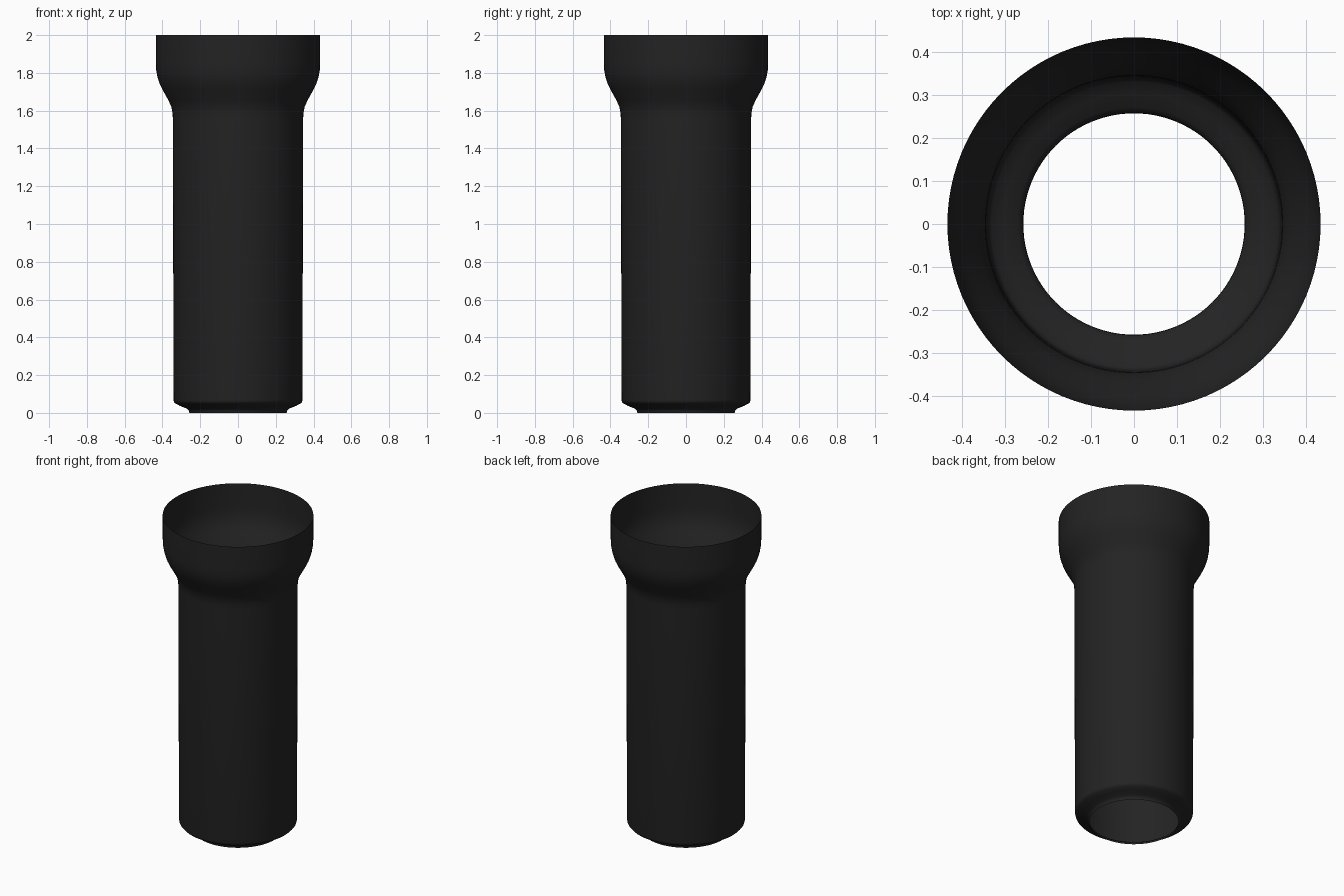
import bpy
import bmesh
from math import tau
from mathutils import Matrix, Vector

cube = bpy.data.objects.get("Cube")
if cube:
    bpy.data.objects.remove(cube, do_unlink=True)

SIDES = 96

# Matte black for the whole sleeve
black = bpy.data.materials.new("matte_black")
black.use_nodes = True
colour = (0.017, 0.017, 0.017, 1)
black.diffuse_color = colour
bsdf = black.node_tree.nodes["Principled BSDF"]
bsdf.inputs["Base Color"].default_value = colour
bsdf.inputs["Roughness"].default_value = 0.6

# Radius and height, from the lower opening up to the flared rim
profile = [
    (0.258, 0.0), (0.259, 0.012), (0.272, 0.023), (0.305, 0.036),
    (0.332, 0.05), (0.339, 0.058), (0.341, 0.068),
    (0.345, 1.56), (0.347, 1.59), (0.353, 1.62), (0.367, 1.652),
    (0.400, 1.712), (0.416, 1.745), (0.427, 1.78), (0.433, 1.815),
    (0.435, 1.85), (0.435, 2.0),
]


def lathe(name, points, material):
    """Spin an open profile around z into a thin open shell."""
    bm = bmesh.new()
    verts = [bm.verts.new((r, 0, z)) for r, z in points]
    edges = [bm.edges.new(pair) for pair in zip(verts, verts[1:])]
    bmesh.ops.spin(bm, geom=verts + edges, cent=(0, 0, 0), axis=(0, 0, 1),
                   angle=tau, steps=SIDES, use_merge=True)
    bmesh.ops.remove_doubles(bm, verts=bm.verts, dist=0.0001)
    bm.normal_update()
    # Make the faces point away from the axis
    wrong = [f for f in bm.faces
             if f.normal.dot(f.calc_center_median() * Vector((1, 1, 0))) < 0]
    bmesh.ops.reverse_faces(bm, faces=wrong)
    mesh = bpy.data.meshes.new(name)
    bm.to_mesh(mesh)
    bm.free()
    mesh.materials.append(material)
    obj = bpy.data.objects.new(name, mesh)
    bpy.context.collection.objects.link(obj)
    return obj


# Tubular sleeve with a flared mouth and a tucked-in lower lip
sleeve = lathe("flared_sleeve", profile, black)
bpy.ops.object.select_all(action="DESELECT")
sleeve.select_set(True)
bpy.context.view_layer.objects.active = sleeve
bpy.ops.object.shade_smooth_by_angle(angle=0.8)
